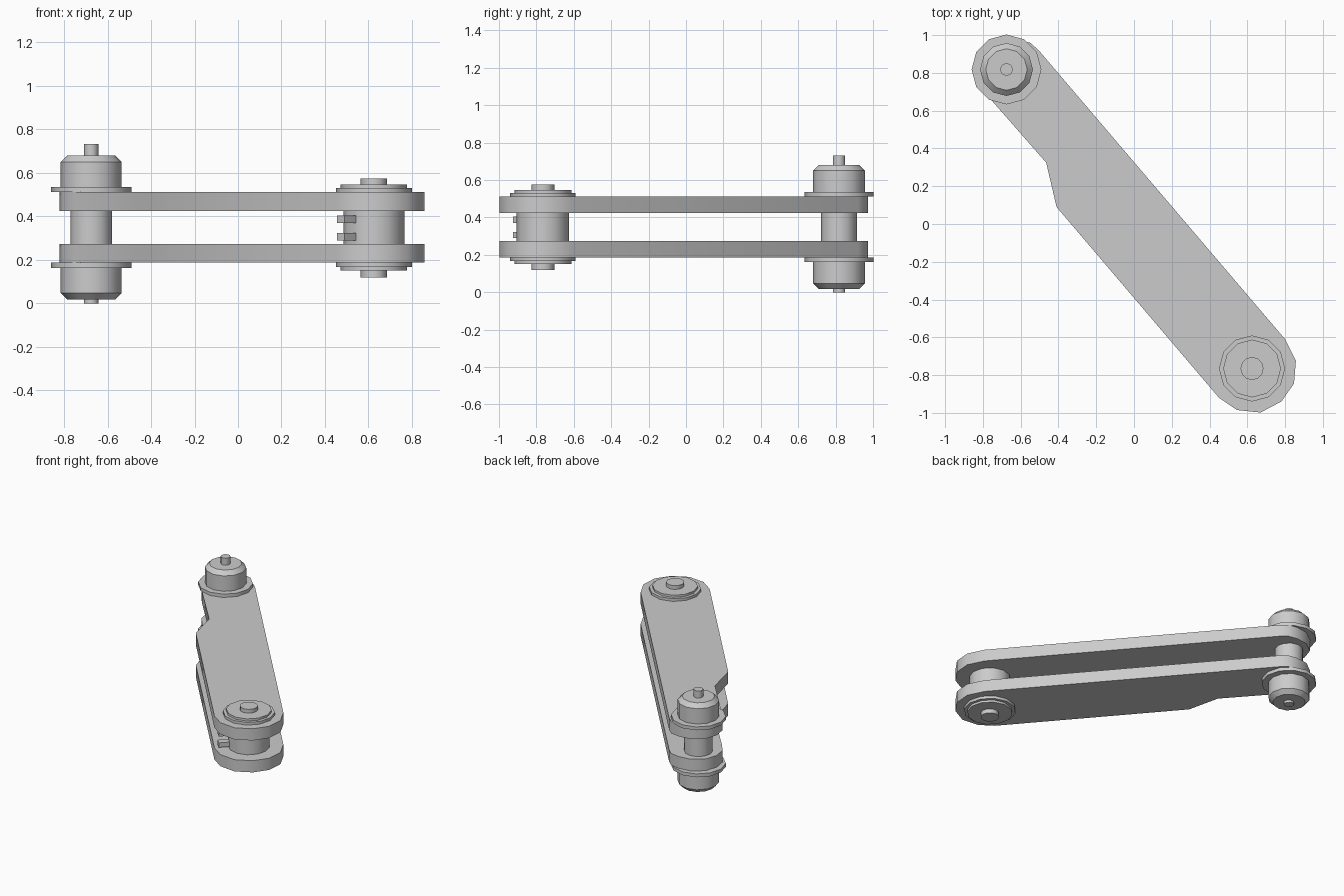
import bpy, bmesh
from math import cos, sin, pi, radians

if "Cube" in bpy.data.objects:
    bpy.data.objects.remove(bpy.data.objects["Cube"])

ROLLER = (-0.675, 0.818)   # small end of the link
PIVOT = (0.625, -0.765)    # large end of the link


def finish(name, bm):
    bmesh.ops.recalc_face_normals(bm, faces=bm.faces)
    me = bpy.data.meshes.new(name)
    bm.to_mesh(me)
    bm.free()
    ob = bpy.data.objects.new(name, me)
    bpy.context.collection.objects.link(ob)
    bpy.ops.object.select_all(action='DESELECT')
    ob.select_set(True)
    bpy.context.view_layer.objects.active = ob
    bpy.ops.object.shade_smooth_by_angle(angle=radians(40))
    return ob


def lathe(name, centre, rings, n=12):
    """Closed turned part from (radius, z) rings."""
    bm = bmesh.new()
    loops = [[bm.verts.new((centre[0] + r * cos(2 * pi * i / n),
                            centre[1] + r * sin(2 * pi * i / n), z))
              for i in range(n)] for r, z in rings]
    for a, b in zip(loops, loops[1:]):
        for i in range(n):
            j = (i + 1) % n
            bm.faces.new((a[i], a[j], b[j], b[i]))
    bm.faces.new(loops[0])
    bm.faces.new(loops[-1])
    return finish(name, bm)


def prism(name, outline, z0, z1):
    bm = bmesh.new()
    face = bm.faces.new([bm.verts.new((x, y, z0)) for x, y in outline])
    ext = bmesh.ops.extrude_face_region(bm, geom=[face])
    verts = [g for g in ext['geom'] if isinstance(g, bmesh.types.BMVert)]
    bmesh.ops.translate(bm, vec=(0, 0, z1 - z0), verts=verts)
    return finish(name, bm)


# Two side plates with a notch beside the small end
outline = [(0.80, -0.61), (0.857, -0.725), (0.847, -0.845), (0.78, -0.94),
           (0.67, -0.998), (0.545, -0.985), (0.45, -0.92),
           (-0.41, 0.09), (-0.465, 0.325),
           (-0.75, 0.65), (-0.805, 0.72), (-0.82, 0.81), (-0.79, 0.90),
           (-0.71, 0.96), (-0.62, 0.972), (-0.55, 0.96), (-0.505, 0.92)]
prism("lower_plate", outline, 0.187, 0.274)
prism("upper_plate", outline, 0.424, 0.511)

# Spacers between the plates
lathe("roller_spacer", ROLLER, [(0.096, 0.27), (0.096, 0.43)])
lathe("pivot_spacer", PIVOT, [(0.14, 0.27), (0.14, 0.43)])

# Through pins
lathe("roller_pin", ROLLER, [(0.033, 0.0), (0.033, 0.732)])
lathe("pivot_pin", PIVOT, [(0.061, 0.12), (0.061, 0.575)])

# Outer hardware: upper and lower sets
for side, base, s in (("upper", 0.511, 1), ("lower", 0.187, -1)):
    lathe(side + "_flange", ROLLER, [(0.185, base), (0.185, base + s * 0.025)])
    lathe(side + "_roller", ROLLER, [(0.14, base + s * 0.02), (0.14, base + s * 0.139),
                                     (0.11, base + s * 0.169)])
    lathe(side + "_large_washer", PIVOT, [(0.175, base), (0.175, base + s * 0.02)])
    lathe(side + "_small_washer", PIVOT, [(0.153, base + s * 0.015),
                                          (0.153, base + s * 0.036)])

# Two stub tabs on the outer corner of the pivot spacer
tab = [(0.455, -0.89), (0.49, -0.925), (0.57, -0.845), (0.535, -0.81)]
for name, z in (("upper_tab", 0.37), ("lower_tab", 0.289)):
    prism(name, tab, z, z + 0.034)
